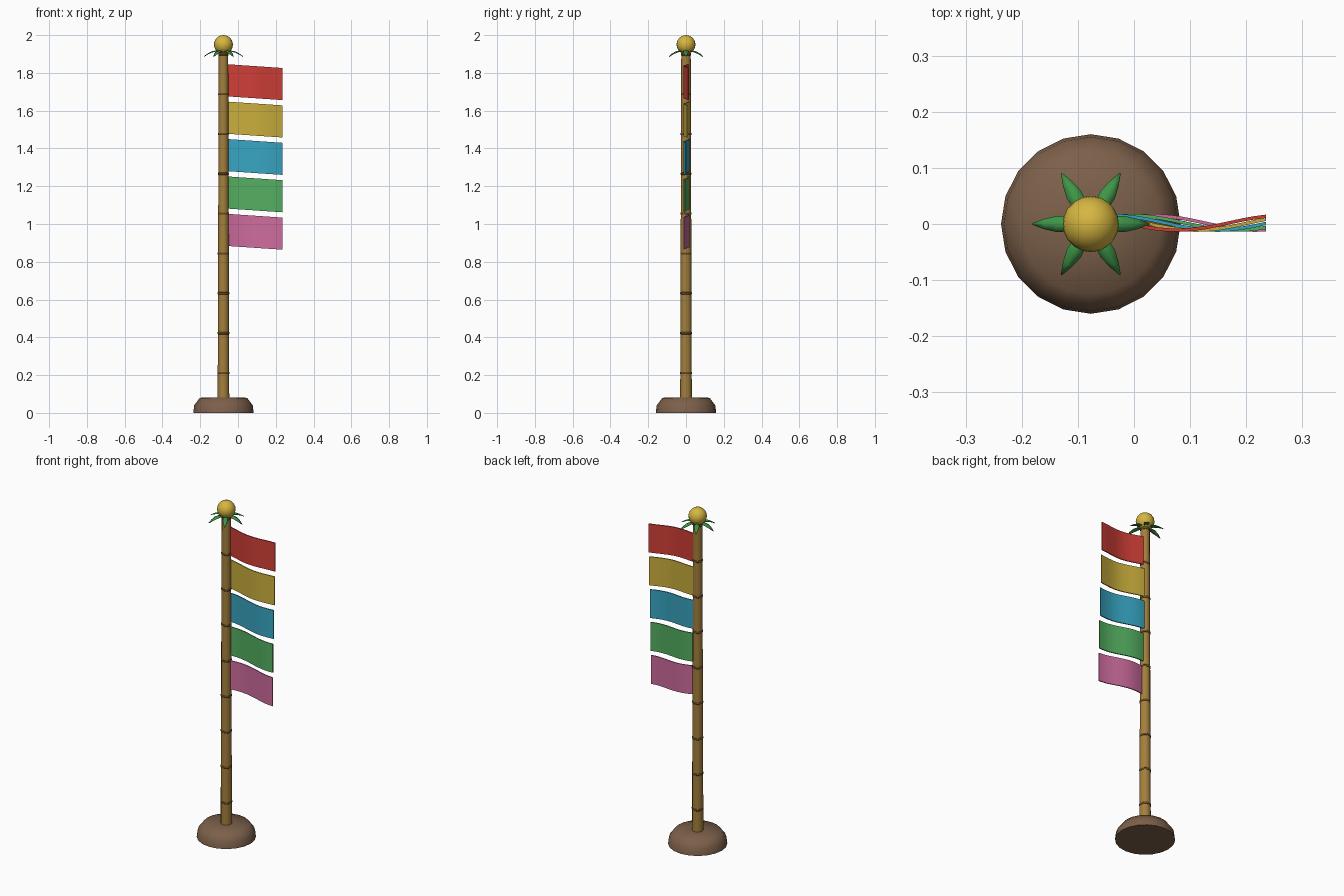
import bpy, bmesh, math
from math import sin, cos, pi, radians

if "Cube" in bpy.data.objects:
    bpy.data.objects.remove(bpy.data.objects["Cube"])

CX = -0.077  # pole axis


def srgb(r, g, b):
    f = lambda c: c / 12.92 if c <= 0.04045 else ((c + 0.055) / 1.055) ** 2.4
    return (f(r / 255), f(g / 255), f(b / 255), 1)


def material(name, *rgb):
    m = bpy.data.materials.new(name)
    m.diffuse_color = srgb(*rgb)
    m.use_nodes = True
    m.node_tree.nodes["Principled BSDF"].inputs["Base Color"].default_value = m.diffuse_color
    return m


bamboo = material("bamboo tan", 164, 127, 60)
node_brown = material("node dark brown", 100, 74, 38)
earth = material("base brown", 124, 96, 74)
gold = material("ball gold", 214, 182, 64)
leaf_green = material("leaf green", 62, 150, 72)
flag_mats = [material("flag red", 208, 62, 55), material("flag yellow", 202, 174, 60),
             material("flag blue", 55, 165, 194), material("flag green", 84, 175, 97),
             material("flag pink", 206, 108, 157)]


def finish(bm, name, mat, angle=50):
    bmesh.ops.recalc_face_normals(bm, faces=bm.faces)
    me = bpy.data.meshes.new(name)
    bm.to_mesh(me)
    bm.free()
    me.materials.append(mat)
    me.shade_smooth()
    me.set_sharp_from_angle(angle=radians(angle))
    ob = bpy.data.objects.new(name, me)
    bpy.context.collection.objects.link(ob)
    return ob


def lathe(name, profile, sides, mat, angle=50):
    """Closed solid turned around the pole axis from (radius, z) points."""
    bm = bmesh.new()
    rings = [[bm.verts.new((CX + r * cos(2 * pi * k / sides), r * sin(2 * pi * k / sides), z))
              for k in range(sides)] for r, z in profile]
    for a, b in zip(rings, rings[1:]):
        for k in range(sides):
            j = (k + 1) % sides
            bm.faces.new((a[k], a[j], b[j], b[k]))
    bm.faces.new(rings[0])
    bm.faces.new(rings[-1])
    return finish(bm, name, mat, angle)


def pole_r(z):
    return 0.031 - 0.006 * z / 1.92


# Rounded base
lathe("base", [(0.16, 0), (0.155, 0.04), (0.125, 0.08), (0.03, 0.082)], 20, earth, 65)

# Tapered bamboo pole with node rings
lathe("pole", [(pole_r(0.05), 0.05), (pole_r(1.92), 1.92)], 12, bamboo)
for i in range(1, 10):
    z = 0.211 * i
    r = pole_r(z)
    lathe(f"pole_node_{i}", [(r, z - 0.006), (r + 0.002, z - 0.004),
                             (r + 0.002, z + 0.004), (r, z + 0.006)], 12, node_brown)

# Ball finial
bm = bmesh.new()
bmesh.ops.create_uvsphere(bm, u_segments=20, v_segments=12, radius=0.05)
bmesh.ops.translate(bm, verts=bm.verts, vec=(CX, 0, 1.95))
finish(bm, "ball_finial", gold)

# Six drooping leaves: (distance out, half width, z) along the midrib
leaf = [(0.015, 0.008, 1.912), (0.04, 0.013, 1.917), (0.06, 0.014, 1.913),
        (0.082, 0.009, 1.902), (0.104, 0.0008, 1.886)]
for n in range(6):
    a = n * pi / 3
    bm = bmesh.new()
    rows = []
    for d, w, z in leaf:
        rows.append([bm.verts.new((CX + d * cos(a) - s * w * sin(a),
                                   d * sin(a) + s * w * cos(a), z - abs(s) * w * 0.25))
                     for s in (-1, 0, 1)])
    for p, q in zip(rows, rows[1:]):
        for k in range(2):
            bm.faces.new((p[k], p[k + 1], q[k + 1], q[k]))
    ob = finish(bm, f"leaf_{n + 1}", leaf_green)
    mod = ob.modifiers.new("thickness", 'SOLIDIFY')
    mod.thickness = 0.003
    mod.offset = 0

# Five waving flags, each with its own wave phase
STEPS = 14
for i, mat in enumerate(flag_mats):
    bm = bmesh.new()
    top = 1.846 - 0.198 * i
    phase = 2.4 - 0.6 * i
    cols = []
    for k in range(STEPS + 1):
        u = k / STEPS
        x = -0.06 + 0.295 * u
        y = 0.002 + 0.013 * sin(5 * u + phase)
        z = top - 0.02 * u
        cols.append([bm.verts.new((x, y + t, z - h))
                     for t, h in ((-0.003, 0), (-0.003, 0.17), (0.003, 0.17), (0.003, 0))])
    for p, q in zip(cols, cols[1:]):
        for k in range(4):
            j = (k + 1) % 4
            bm.faces.new((p[k], p[j], q[j], q[k]))
    bm.faces.new(cols[0])
    bm.faces.new(cols[-1])
    finish(bm, f"flag_{i + 1}", mat)
